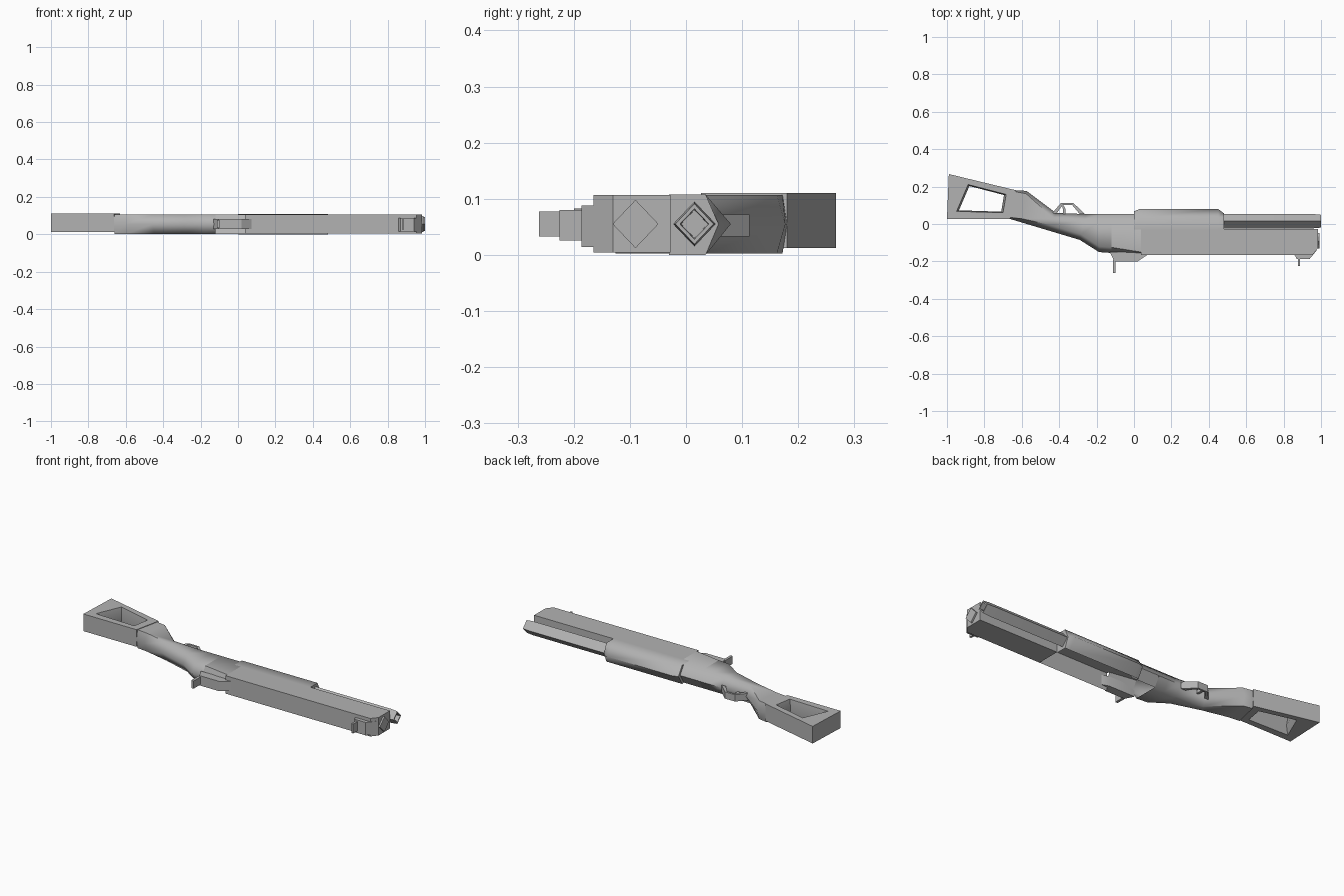
import bpy, bmesh, math

if "Cube" in bpy.data.objects:
    bpy.data.objects.remove(bpy.data.objects["Cube"])

steel = bpy.data.materials.new("plain_grey")
steel.diffuse_color = (0.45, 0.45, 0.45, 1)
steel.use_nodes = True
steel.node_tree.nodes["Principled BSDF"].inputs["Base Color"].default_value = steel.diffuse_color


def finish(name, bm, angle=30, recalc=True):
    """Turn a bmesh into a named object, smooth below the given angle."""
    bmesh.ops.remove_doubles(bm, verts=bm.verts, dist=1e-5)
    if recalc:
        bmesh.ops.recalc_face_normals(bm, faces=bm.faces)
    me = bpy.data.meshes.new(name)
    bm.to_mesh(me)
    bm.free()
    me.materials.append(steel)
    me.shade_smooth()
    me.set_sharp_from_angle(angle=math.radians(angle))
    ob = bpy.data.objects.new(name, me)
    bpy.context.collection.objects.link(ob)
    return ob


def plate(name, outline, z0, z1):
    """Extrude an xy outline between two heights."""
    bm = bmesh.new()
    f = bm.faces.new([bm.verts.new((x, y, z0)) for x, y in outline])
    r = bmesh.ops.extrude_face_region(bm, geom=[f])
    for v in r["geom"]:
        if isinstance(v, bmesh.types.BMVert):
            v.co.z = z1
    return finish(name, bm)


def loft(name, sections, closed=True, caps=(False, False), angle=30):
    """Skin a list of sections, each a list of 3D points."""
    bm = bmesh.new()
    rows = [[bm.verts.new(p) for p in s] for s in sections]
    n = len(rows[0])
    for a, b in zip(rows, rows[1:]):
        for i in range(n if closed else n - 1):
            j = (i + 1) % n
            bm.faces.new((a[i], b[i], b[j], a[j]))
    for cap, row in zip(caps, (rows[0], rows[-1])):
        if cap:
            bm.faces.new(row)
    return finish(name, bm, angle)


def strip(x, pts):
    return [(x, y, z) for y, z in pts]


def diamond(x, cy, r, cz=0.055):
    return [(x, cy + r * 0.95, cz), (x, cy, cz + r), (x, cy - r * 0.95, cz), (x, cy, cz - r)]


# Skeleton butt: a frame around a slanted opening
outer = [(-0.99, 0.267), (-0.63, 0.18), (-0.663, 0.027), (-1.0, 0.027)]
inner = [(-0.88, 0.203), (-0.695, 0.155), (-0.71, 0.066), (-0.936, 0.073)]
Z0, ZM, Z1 = 0.012, 0.06, 0.11


def ring(pts, z, k=1.0):
    cx, cy = -0.81, 0.125
    return [(cx + (x - cx) * k, cy + (y - cy) * k, z) for x, y in pts]


loft("butt_frame", [ring(outer, Z0), ring(outer, Z1), ring(inner, Z1, 1.1),
                    ring(inner, ZM), ring(inner, Z0, 1.1), ring(outer, Z0)])


# Grip and wrist: six-sided sections given by a lower and an upper ridge point
def hexa(lo, hi, clo, chi, z0=0.002, z1=0.107):
    (xl, yl), (xh, yh) = lo, hi
    h = yh - yl

    def at(t, z):
        return (xl + (xh - xl) * t, yl + h * t, z)
    a, b = clo / h, 1 - chi / h
    zm = (z0 + z1) / 2
    return [at(0, zm), at(a, z1), at(b, z1), at(1, zm), at(b, z0), at(a, z0)]


loft("grip_and_wrist", [
    hexa((-0.663, 0.027), (-0.63, 0.18), 0.008, 0.008),
    hexa((-0.60, 0.008), (-0.575, 0.177), 0.02, 0.015),
    hexa((-0.46, -0.034), (-0.417, 0.059), 0.028, 0.028),
    hexa((-0.29, -0.085), (-0.257, 0.053), 0.03, 0.033),
    hexa((-0.187, -0.15), (-0.18, 0.053), 0.03, 0.033),
    hexa((-0.12, -0.155), (-0.12, 0.053), 0.03, 0.033),
], caps=(True, False), angle=62)

# Receiver: shell left open on the underside
loft("receiver_shell", [
    strip(-0.12, [(-0.155, 0.055), (-0.125, 0.107), (0.02, 0.107), (0.053, 0.055), (0.02, 0.002)]),
    strip(0.037, [(-0.16, 0.055), (-0.15, 0.107), (0.02, 0.107), (0.053, 0.055), (0.02, 0.002)]),
], closed=False, angle=62)

# Magazine housing: open rear shell and closed front block
side = [(-0.165, 0.004), (-0.165, 0.107), (-0.02, 0.107)]
loft("housing_rear_shell", [strip(0.037, side), strip(0.48, side)], closed=False)
plate("housing_front", [(0.48, -0.165), (0.955, -0.165), (0.983, -0.13),
                        (0.983, -0.028), (0.48, -0.028)], 0.004, 0.107)
loft("magazine_end", [diamond(0.97, -0.09, 0.043), diamond(0.992, -0.09, 0.043)],
     caps=(True, True))


# Pump grip: ridged shell around the barrel, closed at the front
def pump(x, ridge):
    return strip(x, [(-0.03, 0.1075), (0.035, 0.1075), (ridge, 0.055), (0.035, 0.0)])


loft("pump_grip", [pump(0.0, 0.068), pump(0.03, 0.08), pump(0.45, 0.08), pump(0.48, 0.058)],
     closed=False, angle=62)
cap = bmesh.new()
cap.faces.new([cap.verts.new(p) for p in pump(0.48, 0.058) + [(0.48, -0.03, 0.0)]])
finish("pump_front_cap", cap)
back = bmesh.new()
back.faces.new([back.verts.new(p) for p in strip(0.0, [
    (0.02, 0.107), (0.035, 0.107), (0.068, 0.055), (0.035, 0.0), (0.02, 0.002), (0.053, 0.055)])])
finish("pump_back_rim", back)

# Barrel: four-sided tube with a recessed bore
loft("barrel", [diamond(0.44, 0.015, 0.04), diamond(0.96, 0.015, 0.04), diamond(1.0, 0.015, 0.036),
                diamond(1.0, 0.015, 0.027), diamond(0.9, 0.015, 0.025)], caps=(True, True))

# Trigger guard: bent strap
path_out = [(-0.44, 0.055), (-0.39, 0.113), (-0.325, 0.113), (-0.262, 0.053)]
path_in = [(-0.415, 0.055), (-0.381, 0.102), (-0.331, 0.102), (-0.29, 0.053)]
plate("trigger_guard", path_out + path_in[::-1], 0.033, 0.072)
plate("trigger", [(-0.378, 0.04), (-0.365, 0.04), (-0.366, 0.08), (-0.376, 0.1), (-0.382, 0.1)],
      0.044, 0.062)

# Sights: sloped bases with upright posts
plate("rear_sight_base", [(-0.13, -0.15), (-0.105, -0.2), (0.02, -0.2), (0.075, -0.163), (0.037, -0.15)],
      0.027, 0.083)
plate("rear_sight_post", [(-0.113, -0.19), (-0.113, -0.262), (-0.098, -0.262), (-0.098, -0.19)],
      0.033, 0.077)
plate("front_sight_base", [(0.855, -0.16), (0.87, -0.186), (0.94, -0.186), (0.977, -0.14)],
      0.014, 0.088)
plate("front_sight_post", [(0.876, -0.18), (0.876, -0.225), (0.888, -0.225), (0.888, -0.18)],
      0.026, 0.08)
